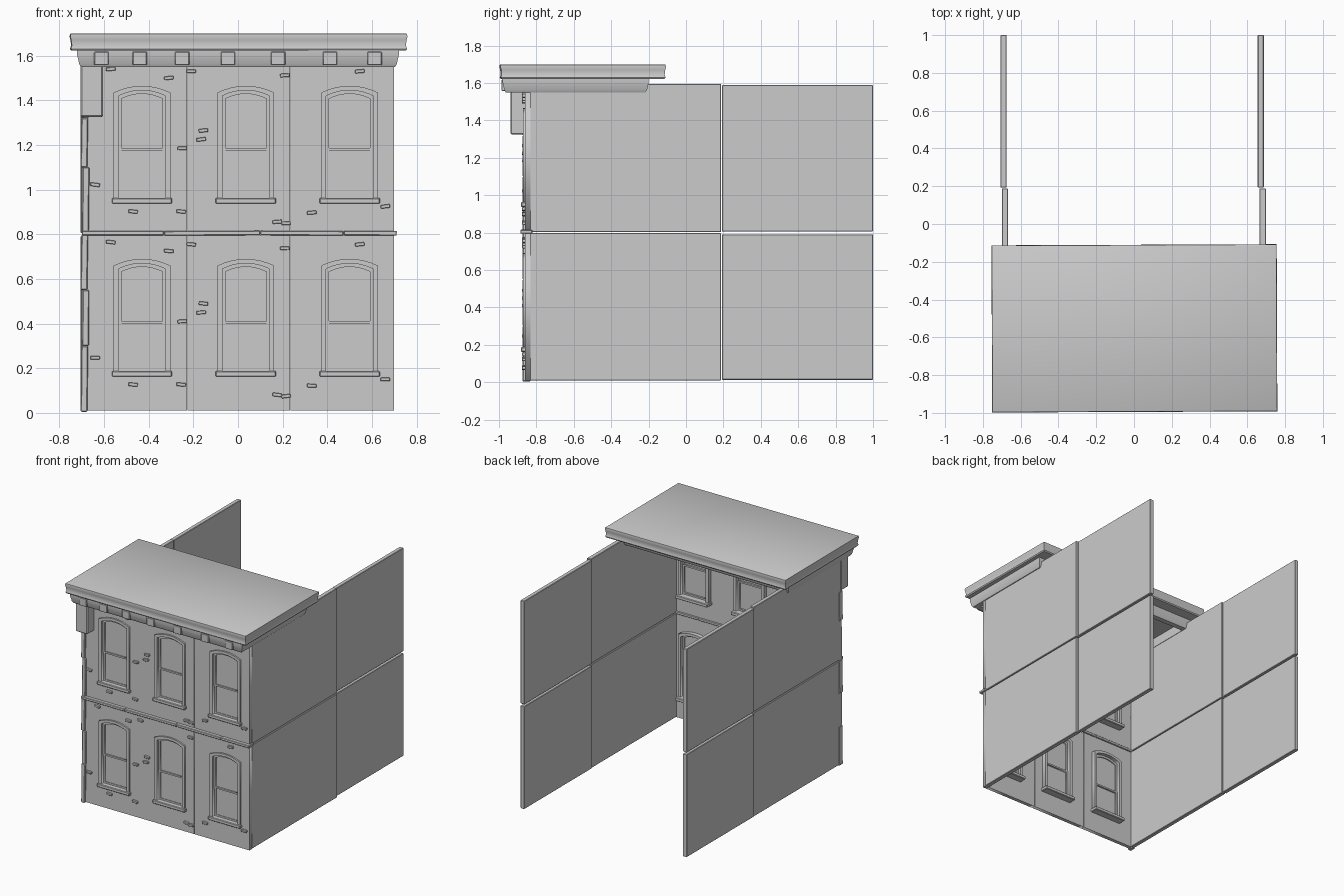
import bpy, bmesh, math, random
from mathutils import Matrix

if "Cube" in bpy.data.objects:
    bpy.data.objects.remove(bpy.data.objects["Cube"])

random.seed(4)
STOREY = 0.775
COLUMNS = [-0.43, 0.035, 0.50]


def finish(name, bm, smooth=False):
    bmesh.ops.recalc_face_normals(bm, faces=bm.faces)
    me = bpy.data.meshes.new(name)
    bm.to_mesh(me)
    bm.free()
    ob = bpy.data.objects.new(name, me)
    bpy.context.collection.objects.link(ob)
    if smooth:
        bpy.context.view_layer.objects.active = ob
        ob.select_set(True)
        bpy.ops.object.shade_smooth_by_angle(angle=math.radians(35))
        ob.select_set(False)
    return ob


def box(name, x0, x1, y0, y1, z0, z1, bevel=0.0, tilt=0.0):
    bm = bmesh.new()
    bmesh.ops.create_cube(bm, size=1)
    bmesh.ops.scale(bm, vec=(x1 - x0, y1 - y0, z1 - z0), verts=bm.verts)
    if bevel:
        bmesh.ops.bevel(bm, geom=bm.edges[:], offset=bevel, segments=1, affect='EDGES')
    m = Matrix.Translation(((x0 + x1) / 2, (y0 + y1) / 2, (z0 + z1) / 2))
    bmesh.ops.transform(bm, matrix=m @ Matrix.Rotation(tilt, 4, 'Y'), verts=bm.verts)
    return finish(name, bm)


def rect(x0, x1, z0, z1):
    return [(x0, z0), (x1, z0), (x1, z1), (x0, z1)]


def arch(cx, half, z0, spring, rise, n=8):
    pts = [(cx - half, z0), (cx + half, z0)]
    for i in range(n + 1):
        t = 1 - 2 * i / n
        pts.append((cx + half * t, spring + rise * (1 - t * t)))
    return pts


def plate(name, outlines, y0, y1):
    """Upright plate from a filled outline; further outlines become holes."""
    cu = bpy.data.curves.new(name, 'CURVE')
    cu.dimensions, cu.fill_mode = '2D', 'BOTH'
    cu.extrude = (y1 - y0) / 2
    for pts in outlines:
        sp = cu.splines.new('POLY')
        sp.points.add(len(pts) - 1)
        for p, (x, z) in zip(sp.points, pts):
            p.co = (x, z, 0, 1)
        sp.use_cyclic_u = True
    tmp = bpy.data.objects.new(name + "_outline", cu)
    bpy.context.collection.objects.link(tmp)
    bpy.context.view_layer.update()
    me = bpy.data.meshes.new_from_object(tmp.evaluated_get(bpy.context.evaluated_depsgraph_get()))
    bpy.data.objects.remove(tmp)
    bm = bmesh.new()
    bm.from_mesh(me)
    bmesh.ops.remove_doubles(bm, verts=bm.verts, dist=1e-5)
    bmesh.ops.transform(bm, verts=bm.verts, matrix=Matrix.Translation((0, (y0 + y1) / 2, 0))
                        @ Matrix.Rotation(math.pi / 2, 4, 'X'))
    return finish(name, bm)


def moulding(name, x, y0, y1, profile, ring):
    """Sweep (outward offset, z) points round a rectangle; ring closes the section."""
    bm = bmesh.new()
    loops = [[bm.verts.new(c) for c in ((-x - o, y0 - o, z), (x + o, y0 - o, z),
                                        (x + o, y1 + o, z), (-x - o, y1 + o, z))]
             for o, z in profile]
    pairs = list(zip(loops, loops[1:]))
    if ring:
        pairs.append((loops[-1], loops[0]))
    else:
        bm.faces.new(loops[0])
        bm.faces.new(loops[-1])
    for a, b in pairs:
        for i in range(4):
            j = (i + 1) % 4
            bm.faces.new((a[i], a[j], b[j], b[i]))
    return finish(name, bm, True)


# Window with arched trim, two sashes and a sill through the wall
def window(cx, dz):
    b = 0.94 + dz
    top = 1.425 + dz
    plate("window_trim", [arch(cx, 0.127, b, top + 0.01, 0.03),
                          arch(cx, 0.105, b + 0.02, top - 0.005, 0.025)], -0.872, -0.80)
    plate("window_glass", [arch(cx, 0.11, b, top, 0.025)], -0.842, -0.836)
    plate("upper_sash", [arch(cx, 0.107, 1.175 + dz, top, 0.024),
                         arch(cx, 0.092, 1.187 + dz, top - 0.018, 0.022)], -0.852, -0.828)
    plate("lower_sash", [rect(cx - 0.107, cx + 0.107, b + 0.02, 1.187 + dz),
                         rect(cx - 0.092, cx + 0.092, b + 0.035, 1.175 + dz)], -0.846, -0.822)
    box("window_sill", cx - 0.135, cx + 0.135, -0.882, -0.775, b - 0.003, b + 0.023, 0.004)


# Front wall panels and windows on both storeys
seams = [-0.69, -0.227, 0.235, 0.70]
for level in (0, 1):
    dz = -STOREY if level == 0 else 0
    z0, z1 = ((0.01, 0.797), (0.80, 1.585))[level]
    for i, cx in enumerate(COLUMNS):
        plate("front_wall_panel", [rect(seams[i] + 0.001, seams[i + 1] - 0.001, z0, z1),
                                   arch(cx, 0.115, 0.95 + dz, 1.43 + dz, 0.028)], -0.86, -0.832)
        window(cx, dz)

# Loose bricks standing proud of the front
bricks = [(-0.57, 1.54), (-0.31, 1.50), (-0.21, 1.53), (-0.155, 1.265), (-0.165, 1.225),
          (-0.25, 1.185), (-0.64, 1.022), (-0.47, 0.902), (-0.255, 0.902), (0.175, 0.856),
          (0.215, 0.85), (0.21, 1.512), (0.33, 0.897), (0.66, 0.925), (0.545, 1.53)]
for dz in (0, -STOREY):
    for x, z in bricks:
        box("loose_brick", x - 0.021, x + 0.021, -0.876, -0.85, z + dz - 0.008,
            z + dz + 0.008, 0.002, random.uniform(-0.15, 0.15))

# Belt course between storeys
belt = [-0.70, -0.332, 0.10, 0.473, 0.712]
for a, b in zip(belt, belt[1:]):
    box("belt_course", a + 0.001, b - 0.001, -0.885, -0.822, 0.795, 0.815, 0.003,
        random.uniform(-0.005, 0.005))

# Worn corner strip on the left, stacked stones
stones = [0.005, 0.30, 0.55, 0.80, 1.10, 1.32, 1.55]
for i, (a, b) in enumerate(zip(stones, stones[1:])):
    s = 0.006 * (i % 2)
    box("corner_stone", -0.703 + s, -0.673 + s, -0.874, -0.83, a, b, 0.004, random.uniform(0, 0.02))
box("corner_bracket", -0.705, -0.605, -0.938, -0.85, 1.325, 1.56, 0.006)

# Side walls: two panels deep, two storeys high, open at the back
for z0, z1 in ((0.01, 0.797), (0.803, 1.595)):
    box("left_wall_front", -0.70, -0.668, -0.86, 0.188, z0, z1, 0.003)
    box("left_wall_back", -0.706, -0.674, 0.192, 1.0, z0 + 0.003, z1 - 0.006, 0.003)
    box("right_wall_front", 0.664, 0.698, -0.86, 0.188, z0, z1, 0.003)
    box("right_wall_back", 0.655, 0.687, 0.192, 1.0, z0 + 0.003, z1 - 0.006, 0.003)

# Cornice: hollow lower moulding, dentils, roof slab
moulding("cornice_moulding", 0.70, -0.96, -0.22,
         [(0.004, 1.55), (0.012, 1.565), (0.016, 1.585), (0.02, 1.60), (0.02, 1.625),
          (-0.035, 1.625), (-0.035, 1.55)], True)
for x in (-0.612, -0.44, -0.25, -0.045, 0.18, 0.412, 0.612):
    box("dentil", x - 0.032, x + 0.032, -0.986, -0.93, 1.558, 1.618, 0.003)
slab = moulding("roof_slab", 0.75, -0.99, -0.115,
                [(-0.002, 1.622), (0.003, 1.63), (-0.002, 1.645), (0.001, 1.67),
                 (0.005, 1.685), (0.003, 1.697), (-0.002, 1.70)], False)
slab.data.transform(Matrix.Rotation(0.004, 4, 'Z'))
